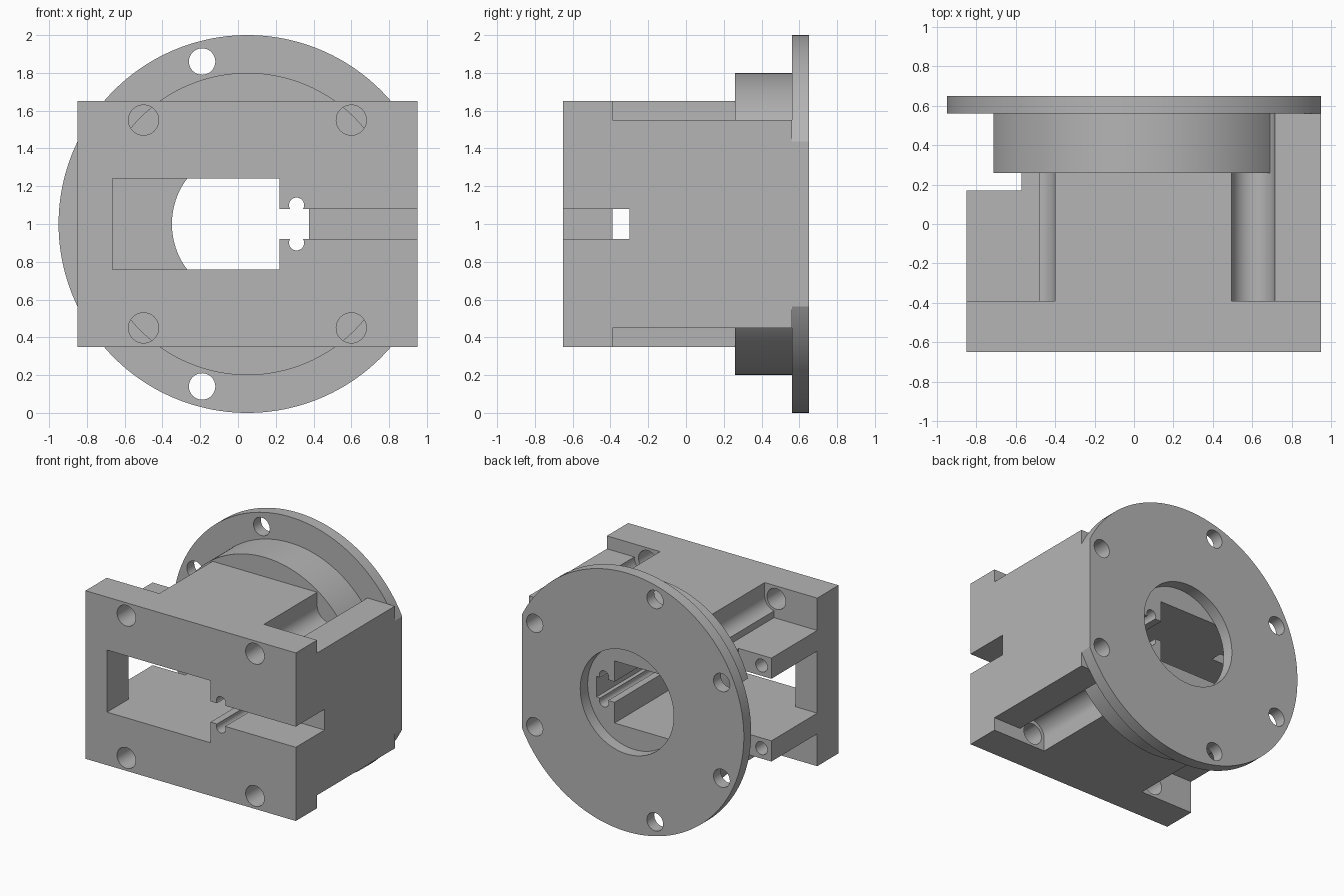
import bpy, bmesh, math

cube = bpy.data.objects.get("Cube")
if cube:
    bpy.data.objects.remove(cube, do_unlink=True)

grey = bpy.data.materials.new("machined grey")
grey.use_nodes = True
grey.diffuse_color = (0.46, 0.46, 0.46, 1)
grey.node_tree.nodes["Principled BSDF"].inputs["Base Color"].default_value = (0.46, 0.46, 0.46, 1)

FRONT, PLATE, HUB, FLANGE, BACK = -0.65, -0.39, 0.26, 0.56, 0.65
CX, CZ = 0.05, 1.0          # axis of the round flange


def prism(name, pts, y0, y1):
    """Extrude an (x, z) outline along y."""
    bm = bmesh.new()
    face = bm.faces.new([bm.verts.new((x, y0, z)) for x, z in pts])
    out = bmesh.ops.extrude_face_region(bm, geom=[face])
    moved = [v for v in out["geom"] if isinstance(v, bmesh.types.BMVert)]
    bmesh.ops.translate(bm, verts=moved, vec=(0, y1 - y0, 0))
    bmesh.ops.recalc_face_normals(bm, faces=bm.faces)
    mesh = bpy.data.meshes.new(name)
    bm.to_mesh(mesh)
    bm.free()
    mesh.materials.append(grey)
    ob = bpy.data.objects.new(name, mesh)
    bpy.context.scene.collection.objects.link(ob)
    return ob


def rect(x0, x1, z0, z1):
    return [(x0, z0), (x1, z0), (x1, z1), (x0, z1)]


def arc(x, z, r, a0=0, a1=360, n=64):
    steps = n if a1 - a0 == 360 else n + 1
    angles = [math.radians(a0 + (a1 - a0) * i / n) for i in range(steps)]
    return [(x + r * math.cos(a), z + r * math.sin(a)) for a in angles]


def flip(pts):
    return [(x, 2 * CZ - z) for x, z in pts]


def combine(target, tool, operation):
    """Apply a boolean and discard the tool."""
    mod = target.modifiers.new("combine", "BOOLEAN")
    mod.operation, mod.solver, mod.object = operation, "EXACT", tool
    bpy.context.view_layer.update()
    graph = bpy.context.evaluated_depsgraph_get()
    mesh = bpy.data.meshes.new_from_object(target.evaluated_get(graph))
    target.modifiers.clear()
    target.data = mesh
    bpy.data.objects.remove(tool, do_unlink=True)


def cut(target, pts, y0, y1):
    combine(target, prism("cutter", pts, y0, y1), "DIFFERENCE")


# Main block with screw-head clearances along its four edges
body = prism("flange_adapter_body", rect(-0.85, 0.95, 0.35, 1.65), FRONT, FLANGE)
right_notch = [(1.1, 1.55)] + arc(0.605, 1.55, 0.11, 0, -180, 24) + [(0.495, 1.8), (1.1, 1.8)]
left_notch = arc(-0.5, 1.55, 0.1, 0, -78.5, 12) + [(-0.48, 1.40), (-1.1, 1.40), (-1.1, 1.8), (-0.4, 1.8)]
for notch in (right_notch, left_notch):
    cut(body, notch, PLATE, 0.7)
    cut(body, flip(notch), PLATE, 0.7)
cut(body, rect(-1.1, -0.57, 0.2, 1.8), 0.17, 0.7)

# Round hub, trimmed flush with the flat side
hub = prism("hub", arc(CX, CZ, 0.8, n=128), HUB, 0.6)
combine(body, hub, "UNION")

# Flange disc with one flat side
half = math.degrees(math.acos(0.9))
flange = prism("flange", arc(CX, CZ, 1.0, half, 360 - half, 140), FLANGE, BACK)
combine(body, flange, "UNION")

# Tunnel open to one side, front window, side slot and inner channel
cut(body, rect(-1.1, 0.22, 0.76, 1.24), PLATE, FLANGE)
cut(body, rect(-0.665, 0.22, 0.76, 1.24), -0.8, -0.2)
cut(body, rect(0.1, 1.1, 0.92, 1.08), -0.8, -0.30)
cut(body, rect(0.1, 0.375, 0.92, 1.08), -0.7, FLANGE)

# Central bore through the flange
cut(body, arc(CX, CZ, 0.4, n=96), FLANGE - 0.001, 0.8)

# Holes, mirrored top and bottom: x, z, radius, start, end
holes = [
    (0.31, 1.10, 0.04, -0.8, FLANGE),       # relief holes beside the channel
    (-0.5, 1.55, 0.08, -0.8, PLATE + 0.01),  # front plate screws
    (0.6, 1.55, 0.08, -0.8, PLATE + 0.01),
    (CX - 0.24, 1.86, 0.07, 0.5, 0.8),      # flange screws
    (CX - 0.81, 1.37, 0.07, 0.5, 0.8),
    (CX + 0.79, 1.40, 0.07, 0.3, 0.8),
    (-0.765, 1.32, 0.05, -0.15, 0.3),       # arm end holes
]
for x, z, r, y0, y1 in holes:
    ring = arc(x, z, r, n=32)
    cut(body, ring, y0, y1)
    cut(body, flip(ring), y0, y1)

# Smooth round walls, keep machined edges crisp
bpy.ops.object.select_all(action="DESELECT")
body.select_set(True)
bpy.context.view_layer.objects.active = body
bpy.ops.object.shade_smooth_by_angle(angle=math.radians(25))
